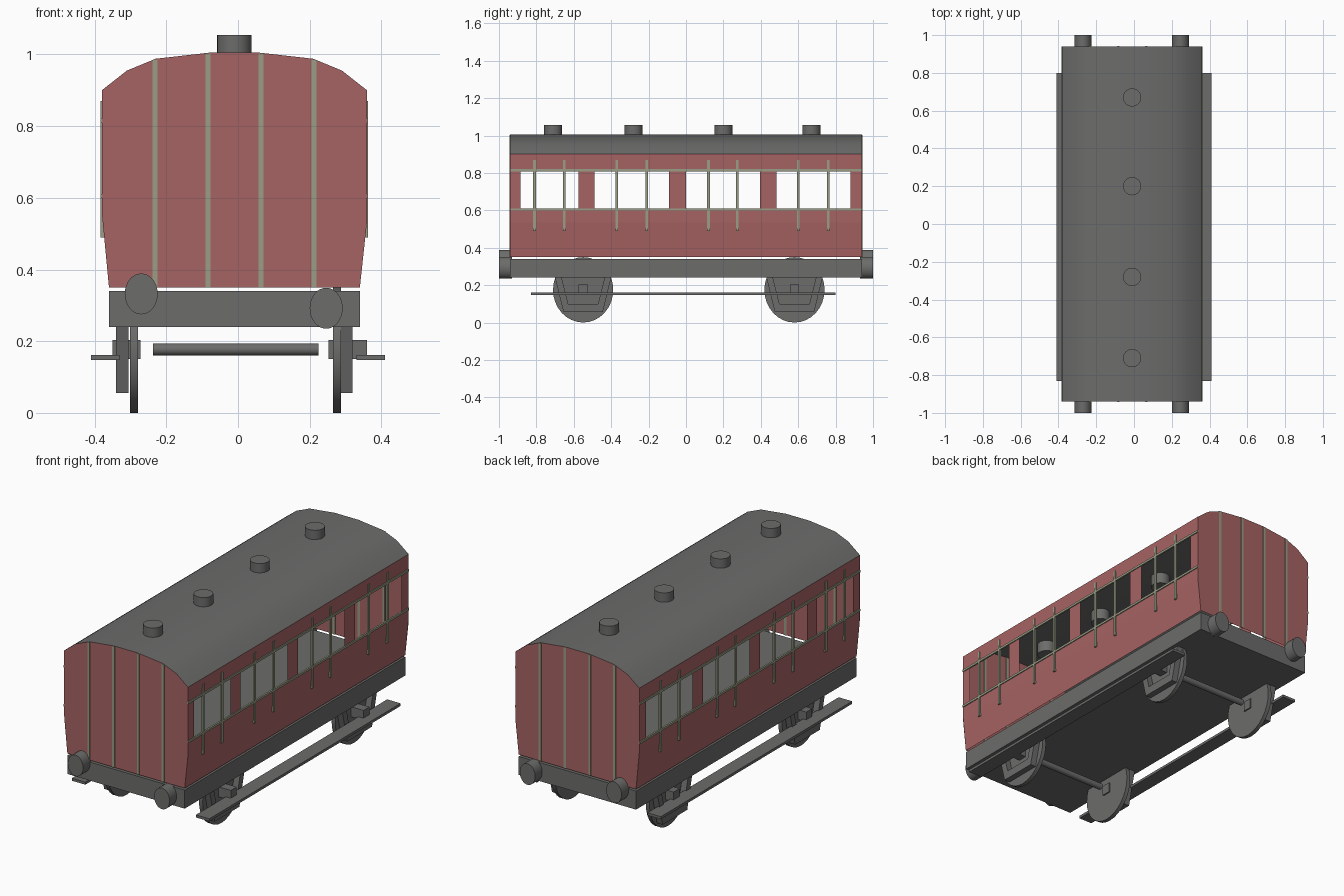
import bpy, bmesh, math
from mathutils import Matrix

if "Cube" in bpy.data.objects:
    bpy.data.objects.remove(bpy.data.objects["Cube"])


def material(name, rgb):
    m = bpy.data.materials.new(name)
    m.diffuse_color = (*rgb, 1)
    m.use_nodes = True
    m.node_tree.nodes["Principled BSDF"].inputs["Base Color"].default_value = m.diffuse_color
    return m


RED = material("dull_red", (0.39, 0.125, 0.125))
GREY = material("dark_grey", (0.15, 0.15, 0.147))
TRIM = material("sage_trim", (0.32, 0.34, 0.235))

CX = -0.01            # body centre line
END = 0.94            # body half length
AXLES = (-0.55, 0.58)


def finish(name, bm, mat, smooth=False):
    me = bpy.data.meshes.new(name)
    bm.to_mesh(me)
    bm.free()
    me.materials.append(mat)
    ob = bpy.data.objects.new(name, me)
    bpy.context.collection.objects.link(ob)
    if smooth:
        bpy.ops.object.select_all(action='DESELECT')
        ob.select_set(True)
        bpy.context.view_layer.objects.active = ob
        bpy.ops.object.shade_smooth_by_angle(angle=math.radians(35))
    return ob


def add_box(bm, x0, x1, y0, y1, z0, z1):
    m = Matrix.Translation(((x0 + x1) / 2, (y0 + y1) / 2, (z0 + z1) / 2))
    bmesh.ops.create_cube(bm, size=1, matrix=m @ Matrix.Diagonal((x1 - x0, y1 - y0, z1 - z0, 1)))


def box(name, mat, *dims):
    bm = bmesh.new()
    add_box(bm, *dims)
    return finish(name, bm, mat)


def cylinder(name, mat, loc, axis, r, depth, squash=1.0, seg=32):
    """Cylinder along an axis, optionally stretched in z."""
    turn = {'X': Matrix.Rotation(math.pi / 2, 4, 'Y'),
            'Y': Matrix.Rotation(math.pi / 2, 4, 'X'),
            'Z': Matrix.Identity(4)}[axis]
    bm = bmesh.new()
    bmesh.ops.create_cone(bm, cap_ends=True, segments=seg, radius1=r, radius2=r, depth=depth,
                          matrix=Matrix.Translation(loc) @ Matrix.Diagonal((1, 1, squash, 1)) @ turn)
    return finish(name, bm, mat, True)


# Roof: curved sheet swept along the body
roof = [(-0.37, 0.9), (-0.30, 0.955), (-0.22, 0.988), (-0.07, 1.005),
        (0.07, 1.005), (0.22, 0.988), (0.30, 0.955), (0.37, 0.9)]
bm = bmesh.new()
rows = [[bm.verts.new((CX + x, y, z)) for x, z in roof] for y in (-END, END)]
for i in range(len(roof) - 1):
    bm.faces.new((rows[0][i], rows[0][i + 1], rows[1][i + 1], rows[1][i]))
finish("roof", bm, GREY, True)

# End walls with upright trim
for tag, s in (("front", -1), ("back", 1)):
    outline = [(-0.35, 0.35), (-0.37, 0.56)] + roof + [(0.37, 0.535), (0.35, 0.35)]
    bm = bmesh.new()
    f = bm.faces.new([bm.verts.new((CX + x, s * END, z)) for x, z in outline])
    bm.normal_update()
    if f.normal.y * s < 0:
        f.normal_flip()
    finish(tag + "_wall", bm, RED)
    bm = bmesh.new()
    for x, top in ((-0.222, 0.985), (-0.074, 1.003), (0.074, 1.003), (0.222, 0.985)):
        add_box(bm, CX + x - 0.007, CX + x + 0.007, s * END - 0.003, s * END + 0.003, 0.35, top)
    finish(tag + "_wall_trim", bm, TRIM)

# Side walls with open windows
windows = [(-0.885, -0.575), (-0.49, -0.09), (0.0, 0.395), (0.485, 0.88)]
ys = [-END] + [y for w in windows for y in w] + [END]
levels = [(0.35, 0.35), (0.368, 0.535), (0.368, 0.605), (0.368, 0.815), (0.37, 0.9)]
posts = (-0.81, -0.65, -0.37, -0.21, 0.12, 0.275, 0.6, 0.76)
for tag, s in (("left", -1), ("right", 1)):
    bm = bmesh.new()
    grid = [[bm.verts.new((CX + s * x, y, z)) for y in ys] for x, z in levels]
    for j in range(len(levels) - 1):
        for i in range(len(ys) - 1):
            if j == 2 and i % 2 == 1:
                continue          # window opening
            q = [grid[j][i], grid[j][i + 1], grid[j + 1][i + 1], grid[j + 1][i]]
            bm.faces.new(q if s > 0 else q[::-1])
    finish(tag + "_wall", bm, RED)
    # Window bars and rails
    x0, x1 = sorted((CX + s * 0.364, CX + s * 0.373))
    bm = bmesh.new()
    for y in posts:
        add_box(bm, x0, x1, y - 0.007, y + 0.007, 0.49, 0.87)
    for z in (0.605, 0.815):
        add_box(bm, x0, x1, -END, END, z - 0.006, z + 0.006)
    finish(tag + "_window_trim", bm, TRIM)

# Roof vents
for y in (-0.71, -0.28, 0.2, 0.67):
    cylinder("roof_vent", GREY, (CX, y, 1.0), 'Z', 0.048, 0.11)

# Chassis and buffers
box("chassis", GREY, -0.36, 0.34, -END, END, 0.24, 0.34)
for s in (-1, 1):
    for x, z in ((-0.27, 0.332), (0.246, 0.292)):
        cylinder("buffer", GREY, (x, s * 0.965, z), 'Y', 0.046, 0.07, 1.24)

# Running gear
for y in AXLES:
    cylinder("axle", GREY, (-0.006, y, 0.177), 'X', 0.017, 0.462, seg=16)
    for s in (-1, 1):
        wx = CX + s * 0.284 + (0.004 if s < 0 else 0.002)
        cylinder("wheel", GREY, (wx, y, 0.175), 'X', 0.161, 0.022, 1.085)
        # Tapered axle guard: a U-shaped frame hanging from the chassis
        shape = [(-0.15, 0.24), (-0.105, 0.056), (0.105, 0.056), (0.15, 0.24),
                 (0.115, 0.24), (0.08, 0.10), (-0.08, 0.10), (-0.115, 0.24)]
        bm = bmesh.new()
        x0, x1 = CX + s * 0.296, CX + s * 0.33
        f = bm.faces.new([bm.verts.new((x0, y + a, z)) for a, z in shape])
        ext = bmesh.ops.extrude_face_region(bm, geom=[f])
        moved = [v for v in ext["geom"] if isinstance(v, bmesh.types.BMVert)]
        bmesh.ops.translate(bm, verts=moved, vec=(x1 - x0, 0, 0))
        if not any(g is f for g in bm.faces):
            bm.faces.new([v for v in bm.verts if abs(v.co.x - x0) < 1e-5])
        bmesh.ops.recalc_face_normals(bm, faces=bm.faces[:])
        finish("axle_guard", bm, GREY)
        bx = sorted((CX + s * 0.262, CX + s * 0.37 - (0 if s > 0 else -0.03)))
        box("axle_box", GREY, bx[0], bx[1], y - 0.025, y + 0.025, 0.15, 0.204)

# Footboards
for s in (-1, 1):
    x0, x1 = sorted((s * 0.33, s * 0.41))
    box("footboard", GREY, x0, x1, -0.83, 0.8, 0.148, 0.162)
